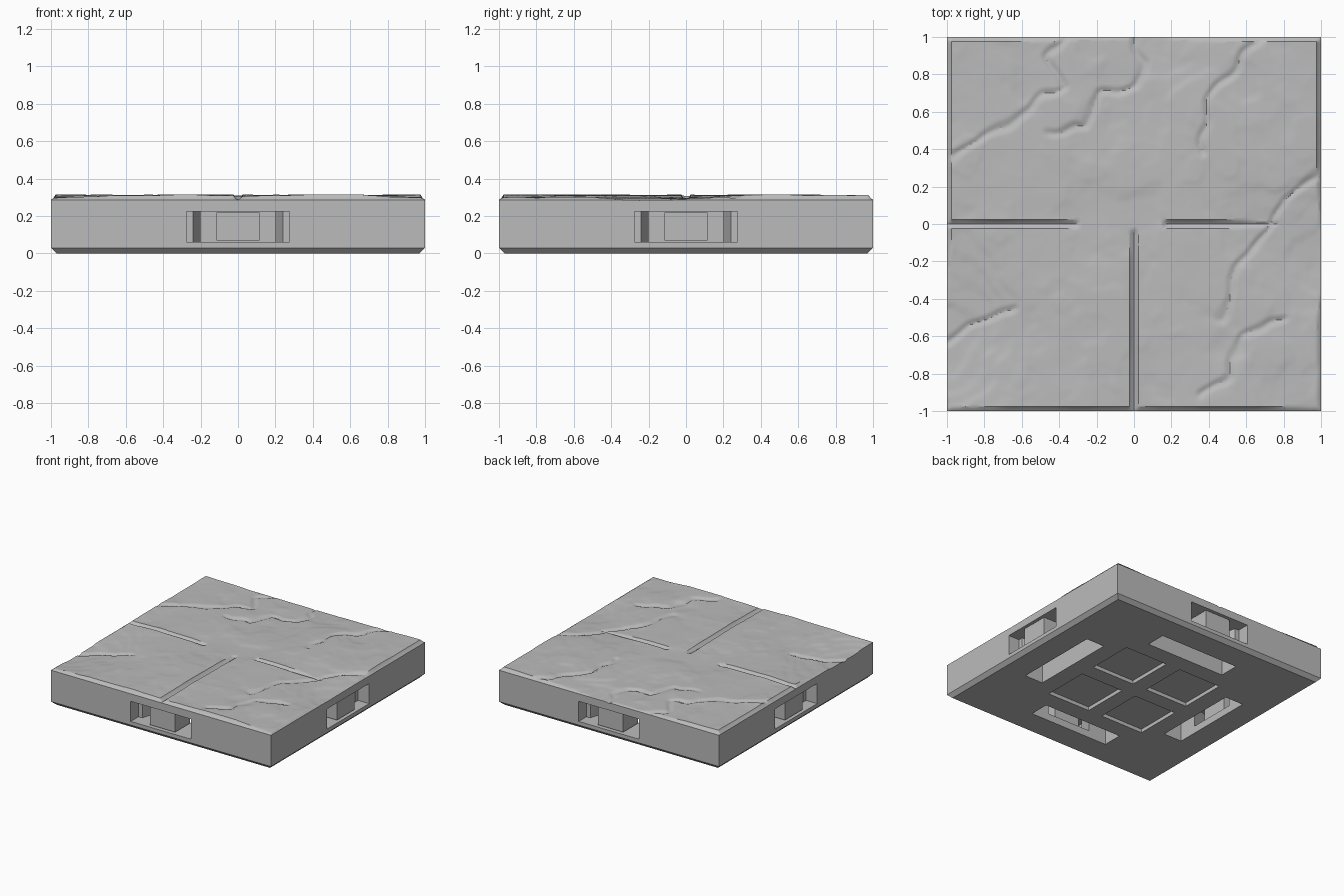
import bpy
import bmesh
from math import exp, radians, pi
from mathutils import Vector, Matrix, noise

if "Cube" in bpy.data.objects:
    bpy.data.objects.remove(bpy.data.objects["Cube"], do_unlink=True)

TOP = 0.315          # highest level of the stone
stone = bpy.data.materials.new("stone_grey")
stone.use_nodes = True
stone.diffuse_color = (0.5, 0.5, 0.5, 1)
stone.node_tree.nodes["Principled BSDF"].inputs["Base Color"].default_value = (0.5, 0.5, 0.5, 1)


def add_object(name, bm):
    bmesh.ops.recalc_face_normals(bm, faces=bm.faces[:])
    mesh = bpy.data.meshes.new(name)
    bm.to_mesh(mesh)
    bm.free()
    mesh.materials.append(stone)
    obj = bpy.data.objects.new(name, mesh)
    bpy.context.collection.objects.link(obj)
    return obj


def add_box(bm, low, high):
    low, high = Vector(low), Vector(high)
    size = high - low
    place = Matrix.Translation((low + high) / 2) @ Matrix.Diagonal((*size, 1))
    bmesh.ops.create_cube(bm, size=1, matrix=place)


def distance(p, a, b):
    """Distance from a point to a segment."""
    ab = b - a
    t = max(0, min(1, (p - a).dot(ab) / ab.length_squared))
    return (p - a - ab * t).length


# Worn hollows: x, y, radius, depth
HOLLOWS = [(-1, -0.6, 0.42, 0.036), (1, -0.15, 0.38, 0.032), (0.1, 1, 0.4, 0.024),
           (0.95, -0.95, 0.25, 0.02), (-0.15, 0.1, 0.3, 0.012), (0.6, 0.75, 0.15, 0.012)]

# Cracks wandering across the stone
CRACKS = [[(-1, 0.32), (-0.8, 0.48), (-0.6, 0.58), (-0.38, 0.73), (-0.47, 0.88), (-0.35, 1)],
          [(-0.45, 0.5), (-0.27, 0.52), (-0.2, 0.7), (0, 0.74), (0.04, 0.88), (0, 1)],
          [(1, 0.28), (0.8, 0.15), (0.74, -0.02), (0.52, -0.28), (0.45, -0.5)],
          [(0.36, 0.4), (0.4, 0.7), (0.55, 0.85), (0.68, 1)],
          [(-1, -0.64), (-0.88, -0.53), (-0.65, -0.45)],
          [(0.35, -0.92), (0.52, -0.8), (0.58, -0.6), (0.8, -0.5)]]
CRACKS = [[Vector(p) for p in line] for line in CRACKS]

# Straight joints between the slabs
JOINTS = [((-1.1, 0), (-0.31, 0)), ((0.18, 0), (0.76, 0)), ((0, -1.1), (0, -0.05))]
JOINTS = [(Vector(a), Vector(b)) for a, b in JOINTS]


def stone_height(x, y):
    p = Vector((x, y))
    broad = noise.fractal(Vector((x * 1.6, y * 1.6, 3.7)), 1.0, 2.0, 3)
    fine = noise.fractal(Vector((x * 5, y * 5, 8.1)), 1.0, 2.0, 3)
    h = TOP - 0.002 + 0.011 * broad + 0.004 * fine
    for hx, hy, radius, depth in HOLLOWS:
        h -= depth * exp(-((x - hx) ** 2 + (y - hy) ** 2) / radius ** 2)
    # thin split layers
    layer = 0.008
    steps = h / layer
    part = steps % 1
    h = 0.5 * h + 0.5 * layer * (steps - part + min(1, part * 2.5))
    h = min(h, TOP)
    wobble = p + 0.04 * Vector((noise.noise(Vector((x * 7, y * 7, 1))),
                                noise.noise(Vector((x * 7, y * 7, 5)))))
    d = min(distance(wobble, a, b) for line in CRACKS for a, b in zip(line, line[1:]))
    h -= 0.012 * max(0, 1 - d / 0.03)
    # joints and bevelled rim
    d = min([1 - abs(x), 1 - abs(y)] + [distance(p, a, b) for a, b in JOINTS])
    if d < 0.024:
        h = min(h, 0.287 + 0.7 * d)
    return max(h, 0.262)


# Tile body: rough top, straight walls, chamfered foot
bm = bmesh.new()
bmesh.ops.create_grid(bm, x_segments=160, y_segments=160, size=1)
for v in bm.verts:
    v.co.z = stone_height(v.co.x, v.co.y)
edges = [e for e in bm.edges if e.is_boundary]
for z, scale in ((0.03, 1), (0, 0.97)):
    ring = bmesh.ops.extrude_edge_only(bm, edges=edges)["geom"]
    for v in (g for g in ring if isinstance(g, bmesh.types.BMVert)):
        v.co = (v.co.x * scale, v.co.y * scale, z)
    edges = [g for g in ring if isinstance(g, bmesh.types.BMEdge)]
bmesh.ops.holes_fill(bm, edges=edges, sides=0)
tile = add_object("stone_tile", bm)

# Clip pocket outline, from the outer wall inwards: half width, y
HALF = [(0.275, -1.1), (0.275, -0.9), (0.24, -0.9), (0.2, -0.765), (0.2, -0.7)]


def side_passage(bm):
    outline = HALF + [(-x, y) for x, y in reversed(HALF)]
    face = bm.faces.new([bm.verts.new((x, y, 0.06)) for x, y in outline])
    up = bmesh.ops.extrude_face_region(bm, geom=[face])["geom"]
    for v in (g for g in up if isinstance(g, bmesh.types.BMVert)):
        v.co.z = 0.225


def cut(name, build):
    """Build a cutter, repeat it on all four sides and subtract it."""
    bm = bmesh.new()
    build(bm)
    repeat_four(bm)
    cutter = add_object(name, bm)
    cutter.hide_render = True
    cutter.hide_viewport = True
    mod = tile.modifiers.new(name, "BOOLEAN")
    mod.operation = "DIFFERENCE"
    mod.solver = "EXACT"
    mod.object = cutter
    return cutter


def repeat_four(bm):
    source = bm.verts[:] + bm.edges[:] + bm.faces[:]
    for i in range(1, 4):
        copy = bmesh.ops.duplicate(bm, geom=source)["geom"]
        bmesh.ops.rotate(bm, verts=[g for g in copy if isinstance(g, bmesh.types.BMVert)],
                         cent=(0, 0, 0), matrix=Matrix.Rotation(i * pi / 2, 3, "Z"))


# Side passages, underside slots and shallow square recesses
cutters = [
    cut("passage_cutter", side_passage),
    cut("slot_cutter", lambda b: add_box(b, (-0.36, -0.765, -0.1), (0.36, -0.6, 0.225))),
    cut("recess_cutter", lambda b: add_box(b, (0.065, 0.065, -0.1), (0.455, 0.455, 0.03)))]

# Apply the cuts and drop the helpers
bpy.context.view_layer.update()
graph = bpy.context.evaluated_depsgraph_get()
carved = bpy.data.meshes.new_from_object(tile.evaluated_get(graph))
tile.modifiers.clear()
tile.data = carved
for c in cutters:
    bpy.data.objects.remove(c, do_unlink=True)
carved.materials.clear()
carved.materials.append(stone)

# Support blocks standing in the side passages
bm = bmesh.new()
add_box(bm, (-0.115, -0.98, 0.068), (0.115, -0.79, 0.219))
repeat_four(bm)
add_object("support_blocks", bm)

# Smooth the worn stone, keep the cut edges crisp
bpy.ops.object.select_all(action="DESELECT")
tile.select_set(True)
bpy.context.view_layer.objects.active = tile
bpy.ops.object.shade_smooth_by_angle(angle=radians(30))
